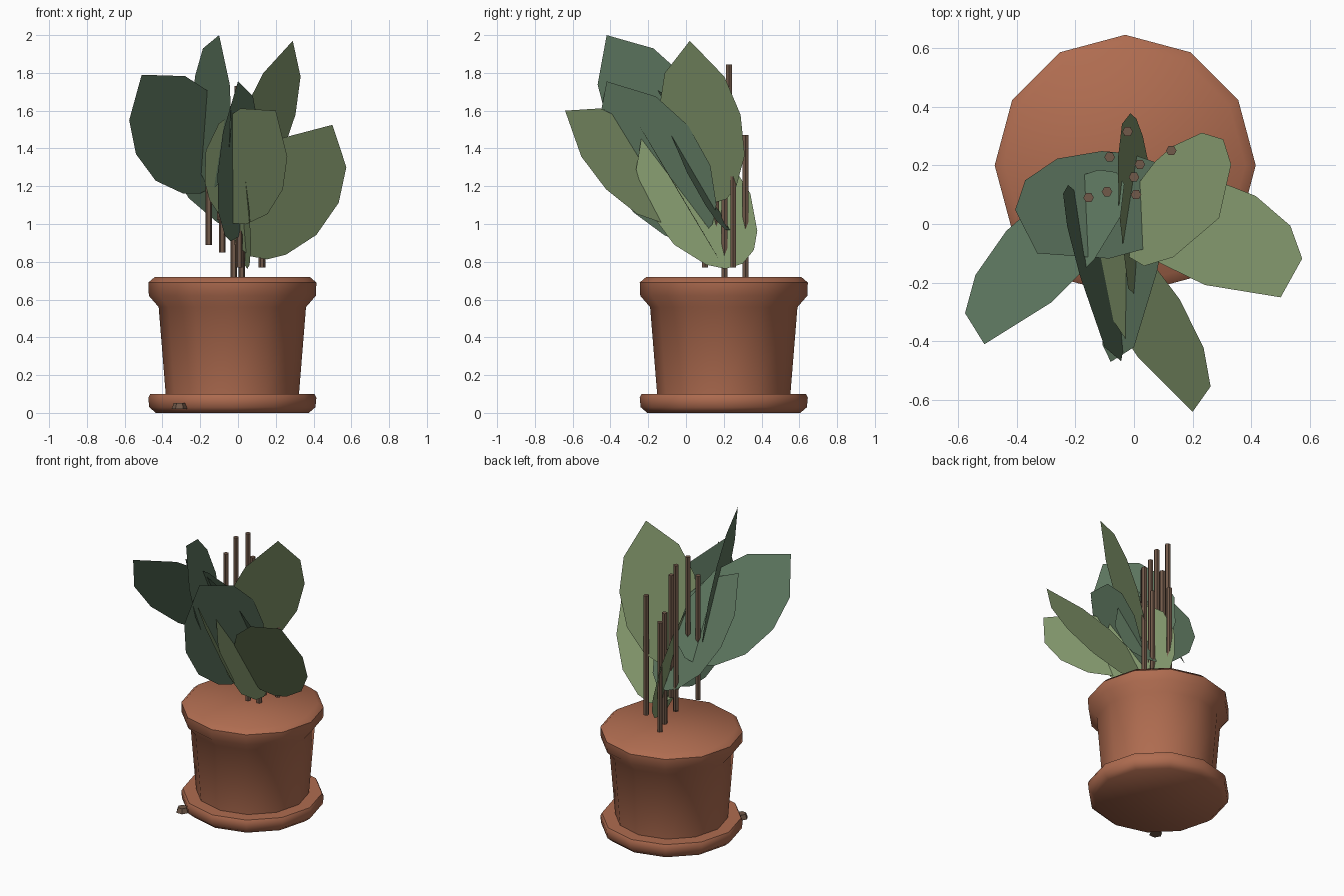
import bpy, bmesh, math
from mathutils import Vector

cube = bpy.data.objects.get("Cube")
if cube:
    bpy.data.objects.remove(cube, do_unlink=True)


def material(name, rgb):
    m = bpy.data.materials.new(name)
    m.use_nodes = True
    m.diffuse_color = (*rgb, 1)
    m.node_tree.nodes["Principled BSDF"].inputs["Base Color"].default_value = (*rgb, 1)
    return m


TERRACOTTA = material("terracotta", (0.43, 0.15, 0.08))
OLIVE = material("olive_green", (0.24, 0.33, 0.16))
TEAL = material("blue_green", (0.115, 0.19, 0.12))
BARK = material("brown_stem", (0.165, 0.1, 0.067))


def make_object(name, bm, mat):
    mesh = bpy.data.meshes.new(name)
    bm.to_mesh(mesh)
    bm.free()
    mesh.materials.append(mat)
    obj = bpy.data.objects.new(name, mesh)
    bpy.context.collection.objects.link(obj)
    return obj


def lathe(name, profile, centre, sides, mat, smooth=False):
    """Closed solid turned from (radius, height) pairs, bottom to top."""
    bm = bmesh.new()
    rings = []
    for r, z in profile:
        angles = [math.tau * i / sides for i in range(sides)]
        rings.append([bm.verts.new((centre[0] + r * math.cos(a),
                                    centre[1] + r * math.sin(a), z)) for a in angles])
    for low, high in zip(rings, rings[1:]):
        for i in range(sides):
            j = (i + 1) % sides
            bm.faces.new((low[i], low[j], high[j], high[i]))
    bm.faces.new(rings[0][::-1])
    bm.faces.new(rings[-1])
    obj = make_object(name, bm, mat)
    if smooth:
        bpy.ops.object.select_all(action='DESELECT')
        obj.select_set(True)
        bpy.context.view_layer.objects.active = obj
        bpy.ops.object.shade_smooth_by_angle(angle=math.radians(50))
    return obj


# Leaf half outline: (share of length from the tip, half width / length)
HALF_LEAF = [(0.21, 0.205), (0.44, 0.28), (0.69, 0.27), (0.89, 0.18), (0.97, 0.1)]


def leaf(name, tip, base, side, mat):
    tip, base, side = Vector(tip), Vector(base), Vector(side)
    axis = base - tip
    side = (side - axis * side.dot(axis) / axis.length_squared).normalized()
    across = side * axis.length
    outline = [tip]
    outline += [tip + axis * s + across * w for s, w in HALF_LEAF]
    outline.append(base)
    outline += [tip + axis * s - across * w for s, w in reversed(HALF_LEAF)]
    bm = bmesh.new()
    face = bm.faces.new([bm.verts.new(p) for p in outline])
    face.normal_update()
    if face.normal.z < 0:
        face.normal_flip()
    make_object(name, bm, mat)


# Pot and saucer
CENTRE = (-0.03, 0.2)
lathe("saucer", [(0.405, 0), (0.44, 0.03), (0.445, 0.08), (0.435, 0.1)],
      CENTRE, 12, TERRACOTTA, True)
lathe("pot", [(0.352, 0.09), (0.39, 0.56), (0.442, 0.62), (0.445, 0.69), (0.41, 0.72)],
      CENTRE, 12, TERRACOTTA, True)

# Upright stems: x, y, bottom, top
STEMS = [(-0.022, 0.315, 0.72, 1.47), (0.127, 0.25, 0.77, 1.59),
         (-0.083, 0.228, 0.85, 1.845), (0.02, 0.203, 0.72, 1.48),
         (0.0, 0.16, 0.89, 1.73), (-0.092, 0.11, 1.02, 1.86),
         (0.007, 0.1, 0.77, 1.69), (-0.155, 0.09, 0.89, 1.74)]
for n, (x, y, low, high) in enumerate(STEMS, 1):
    lathe(f"stem_{n}", [(0.018, low), (0.018, high)], (x, y), 6, BARK)

# Small chip at the edge of the saucer
lathe("saucer_chip", [(0.042, 0.02), (0.03, 0.052)], (-0.31, -0.16), 6, BARK)

# Leaves: tip, base, sideways direction
leaf("leaf_right_side", (-0.51, -0.41, 1.79), (-0.12, 0.185, 1.2), (0.137, 0.015, 0.112), TEAL)
leaf("leaf_tall", (-0.1, -0.42, 2.0), (-0.17, 0.056, 1.21), (-0.065, 0.14, 0.075), TEAL)
leaf("leaf_centre", (0, -0.42, 1.755), (0, 0.08, 0.93), (0.4, 0.78, 0.48), TEAL)
leaf("leaf_back", (-0.33, -0.1, 1.73), (0.075, 0.21, 0.97), (0.155, -0.08, 0.05), TEAL)
leaf("leaf_upper_left", (0.29, 0.02, 1.97), (0.016, 0.14, 1.11), (0.092, 0.145, -0.005), OLIVE)
leaf("leaf_left_side", (0.5, -0.25, 1.525), (0.06, 0.165, 0.83), (0.15, 0.045, -0.078), OLIVE)
leaf("leaf_front", (0.2, -0.64, 1.6), (-0.1, 0.01, 1.05), (0.125, -0.05, -0.13), OLIVE)
leaf("leaf_upright", (-0.02, -0.22, 1.55), (0.03, 0.3, 0.79), (-0.22, 0.83, 0.51), OLIVE)
